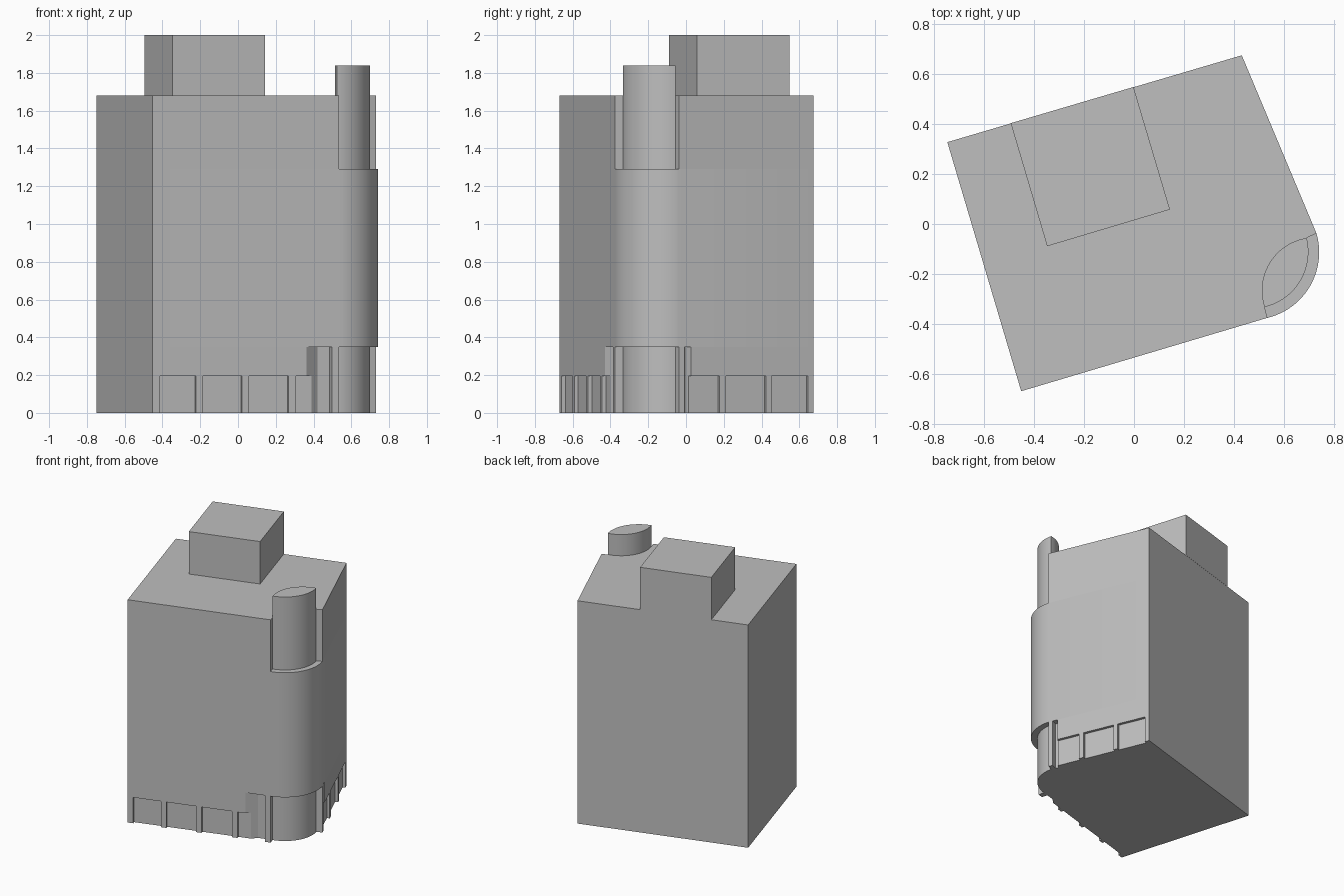
import bpy, bmesh, math
from mathutils import Vector

cube = bpy.data.objects.get("Cube")
if cube:
    bpy.data.objects.remove(cube, do_unlink=True)

# One plain grey for the whole building
grey = bpy.data.materials.new("concrete_grey")
grey.use_nodes = True
colour = (0.52, 0.52, 0.52, 1)
grey.diffuse_color = colour
grey.node_tree.nodes["Principled BSDF"].inputs["Base Color"].default_value = colour

# Plan corners, counter-clockwise; front_end and east_start bound the rounded corner
BACK_LEFT = Vector((-0.748, 0.328))
FRONT_LEFT = Vector((-0.452, -0.670))
FRONT_END = Vector((0.535, -0.376))
EAST_START = Vector((0.731, -0.037))
BACK_RIGHT = Vector((0.432, 0.676))
TURRET_A = Vector((0.523, -0.333))
TURRET_B = Vector((0.692, -0.056))


def on_wall(a, b, t, depth):
    """Point at fraction t along wall a-b, set inwards by depth."""
    u = (b - a).normalized()
    return a + (b - a) * t + Vector((-u.y, u.x)) * depth


def front(x, depth=0):
    t = (x - FRONT_LEFT.x) / (FRONT_END.x - FRONT_LEFT.x)
    return on_wall(FRONT_LEFT, FRONT_END, t, depth)


def east(y, depth=0):
    t = (y - EAST_START.y) / (BACK_RIGHT.y - EAST_START.y)
    return on_wall(EAST_START, BACK_RIGHT, t, depth)


def arc(a, b, rise, n=24):
    """Circular arc from a to b bulging to the right of a-b by rise."""
    chord = b - a
    half = chord.length / 2
    r = (half * half + rise * rise) / (2 * rise)
    out = Vector((chord.y, -chord.x)).normalized()
    along = chord.normalized()
    centre = (a + b) / 2 - out * (r - rise)
    sweep = math.asin(half / r)
    return [centre + r * (out * math.cos(w) + along * math.sin(w))
            for w in (sweep * (2 * i / n - 1) for i in range(n + 1))]


def prism(name, outline, z0, z1):
    """Extrude a plan outline between two heights."""
    bm = bmesh.new()
    base = bm.faces.new([bm.verts.new((p[0], p[1], z0)) for p in outline])
    top = bmesh.ops.extrude_face_region(bm, geom=[base])["geom"]
    for v in top:
        if isinstance(v, bmesh.types.BMVert):
            v.co.z = z1
    bmesh.ops.recalc_face_normals(bm, faces=bm.faces)
    mesh = bpy.data.meshes.new(name)
    bm.to_mesh(mesh)
    bm.free()
    mesh.materials.append(grey)
    obj = bpy.data.objects.new(name, mesh)
    bpy.context.collection.objects.link(obj)
    bpy.ops.object.select_all(action="DESELECT")
    obj.select_set(True)
    bpy.context.view_layer.objects.active = obj
    bpy.ops.object.shade_smooth_by_angle(angle=math.radians(30))
    return obj


# Ground floor corner: recessed entrances beside a round column between two piers
DEEP, SHALLOW = 0.045, 0.02
turret_front = arc(TURRET_A, TURRET_B, 0.068)
entrance = [front(0.434, DEEP), front(0.497, DEEP), front(0.497), FRONT_END,
            *turret_front,
            EAST_START, east(-0.008), east(-0.008, DEEP), east(0.012, DEEP)]


def bays(wall, spans):
    """Shallow rectangular notches along a wall."""
    pts = []
    for a, b in spans:
        pts += [wall(a), wall(a, SHALLOW), wall(b, SHALLOW), wall(b)]
    return pts


# Ground floor with shop window bays, the end bays opening into the entrances
ground = [BACK_LEFT, FRONT_LEFT,
          *bays(front, [(-0.413, -0.222), (-0.185, 0.021), (0.058, 0.268)]),
          front(0.307), front(0.307, SHALLOW), front(0.394, SHALLOW),
          *entrance,
          east(0.020, SHALLOW), east(0.177, SHALLOW), east(0.177),
          *bays(east, [(0.212, 0.423), (0.452, 0.645)]),
          BACK_RIGHT]
prism("ground_floor", ground, 0, 0.195)

# Band above the window bays
prism("ground_floor_band",
      [BACK_LEFT, FRONT_LEFT, front(0.362), *entrance, east(0.026), BACK_RIGHT],
      0.195, 0.35)

# Main storeys with the rounded corner
prism("main_storeys",
      [BACK_LEFT, FRONT_LEFT, *arc(FRONT_END, EAST_START, 0.084), BACK_RIGHT],
      0.35, 1.29)

# Upper storeys, cut back at the corner around the turret
prism("upper_storeys",
      [BACK_LEFT, FRONT_LEFT, FRONT_END, TURRET_A, TURRET_B, EAST_START, BACK_RIGHT],
      1.29, 1.68)

# Lens-shaped corner turret
prism("corner_turret", turret_front[:-1] + arc(TURRET_B, TURRET_A, 0.075)[:-1],
      1.29, 1.84)

# Roof block flush with the back wall
prism("roof_block",
      [(-0.494, 0.404), (-0.348, -0.089), (0.144, 0.058), (-0.002, 0.549)],
      1.68, 2.0)
